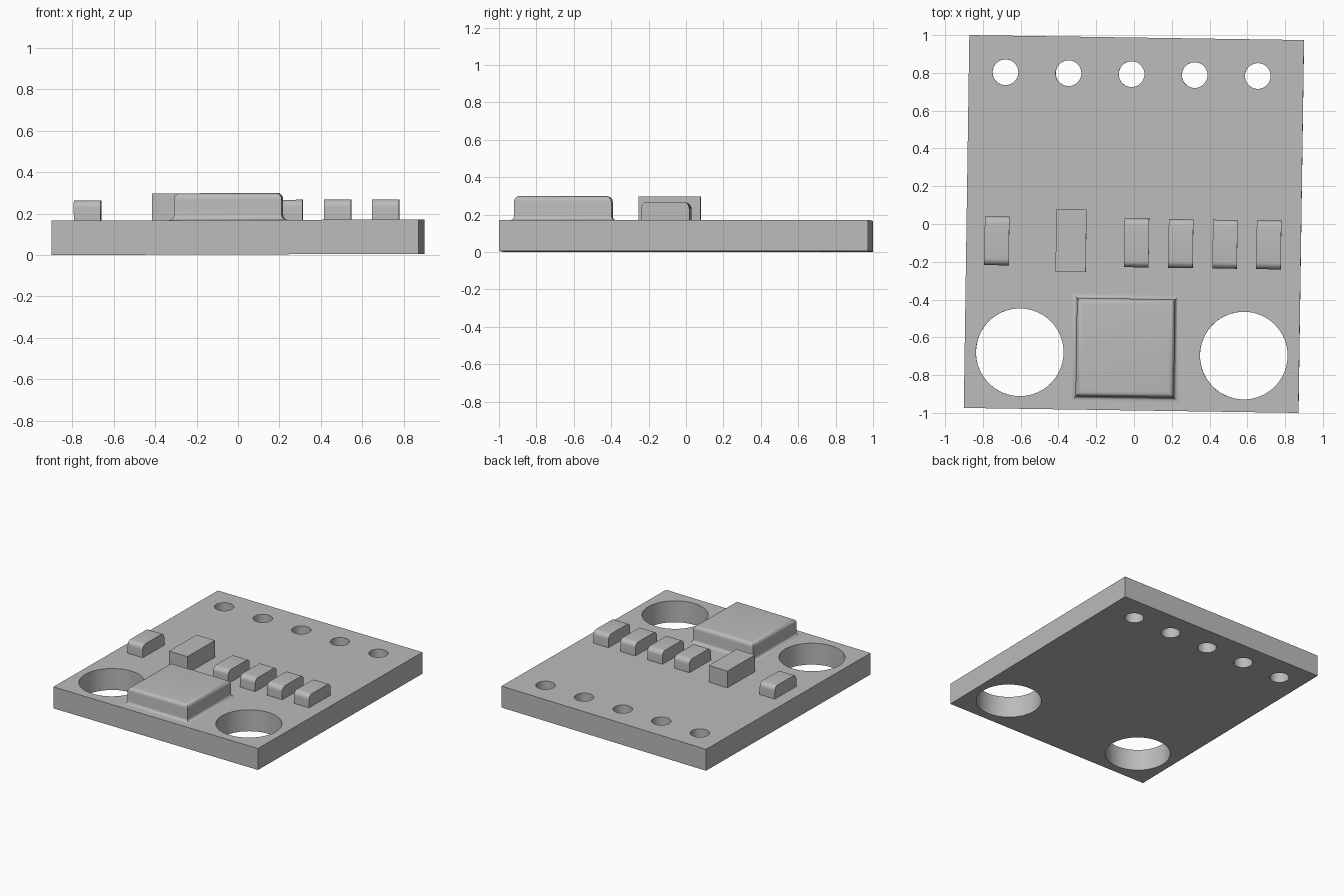
import bpy, bmesh, math
from mathutils import Matrix

if "Cube" in bpy.data.objects:
    bpy.data.objects.remove(bpy.data.objects["Cube"], do_unlink=True)

# The whole module sits very slightly turned and tilted
POSE = (Matrix.Translation((0, 0, 0.0031))
        @ Matrix.Rotation(math.radians(-0.2), 4, 'Y')
        @ Matrix.Rotation(math.radians(-0.85), 4, 'Z'))
THICK = 0.166

grey = bpy.data.materials.new("plain grey")
grey.use_nodes = True
colour = (0.5, 0.5, 0.5, 1)
grey.diffuse_color = colour
grey.node_tree.nodes["Principled BSDF"].inputs["Base Color"].default_value = colour


def add_object(name, bm):
    bmesh.ops.recalc_face_normals(bm, faces=bm.faces[:])
    mesh = bpy.data.meshes.new(name)
    bm.to_mesh(mesh)
    bm.free()
    mesh.materials.append(grey)
    ob = bpy.data.objects.new(name, mesh)
    bpy.context.collection.objects.link(ob)
    return ob


def select_only(ob):
    bpy.ops.object.select_all(action='DESELECT')
    ob.select_set(True)
    bpy.context.view_layer.objects.active = ob


def finish(ob):
    select_only(ob)
    bpy.ops.object.shade_smooth_by_angle(angle=math.radians(35))
    ob.matrix_world = POSE


def box(name, x, y, width, length, bottom, top, rounding=0):
    """Box whose front and back top edges may be rounded."""
    bm = bmesh.new()
    place = (Matrix.Translation((x, y, (bottom + top) / 2))
             @ Matrix.Diagonal((width, length, top - bottom, 1)))
    bmesh.ops.create_cube(bm, size=1, matrix=place)
    if rounding:
        edges = [e for e in bm.edges
                 if all(v.co.z > top - 1e-4 for v in e.verts)
                 and abs(e.verts[0].co.y - e.verts[1].co.y) < 1e-4]
        bmesh.ops.bevel(bm, geom=edges, offset=rounding, segments=6,
                        profile=0.5, affect='EDGES')
    return add_object(name, bm)


# Board with pin holes along the back and mounting holes at the front
board = box("circuit_board", 0, 0, 1.772, 1.974, 0, THICK)
holes = [(-0.692 + i * 0.334, 0.793, 0.068) for i in range(5)]
holes += [(-0.594, -0.688, 0.232), (0.592, -0.688, 0.232)]
bm = bmesh.new()
for x, y, radius in holes:
    bmesh.ops.create_cone(bm, cap_ends=True, segments=64, radius1=radius,
                          radius2=radius, depth=1,
                          matrix=Matrix.Translation((x, y, 0)))
cutter = add_object("hole_cutter", bm)
cutter.hide_render = True
cut = board.modifiers.new("holes", 'BOOLEAN')
cut.operation = 'DIFFERENCE'
cut.solver = 'EXACT'
cut.object = cutter
select_only(board)
bpy.ops.object.modifier_apply(modifier=cut.name)
bpy.data.objects.remove(cutter, do_unlink=True)
finish(board)

# Row of small rounded chips
for i, x in enumerate((-0.724, 0.016, 0.25, 0.484, 0.716)):
    finish(box(f"small_chip_{i + 1}", x, -0.1, 0.13, 0.258,
               THICK, 0.263, rounding=0.035))

# Taller square-edged block
finish(box("tall_block", -0.331, -0.092, 0.16, 0.332, THICK, 0.296))

# Sensor can: square rings with a flared foot and a rounded top
HALF, FLARE, ROUND, TOP = 0.26, 0.024, 0.03, 0.296
STEPS = 6
quarter = [math.pi / 2 * i / STEPS for i in range(STEPS + 1)]
profile = [(HALF + FLARE * (1 - math.sin(a)), THICK + FLARE * (1 - math.cos(a)))
           for a in quarter]
profile += [(HALF - ROUND * (1 - math.cos(a)), TOP - ROUND * (1 - math.sin(a)))
            for a in quarter]
bm = bmesh.new()
corners = ((-1, -1), (1, -1), (1, 1), (-1, 1))
rings = [[bm.verts.new((-0.035 + sx * h, -0.656 + sy * h, z)) for sx, sy in corners]
         for h, z in profile]
for low, high in zip(rings, rings[1:]):
    for i in range(4):
        j = (i + 1) % 4
        bm.faces.new((low[i], low[j], high[j], high[i]))
bm.faces.new(rings[0][::-1])
bm.faces.new(rings[-1])
finish(add_object("sensor_can", bm))
